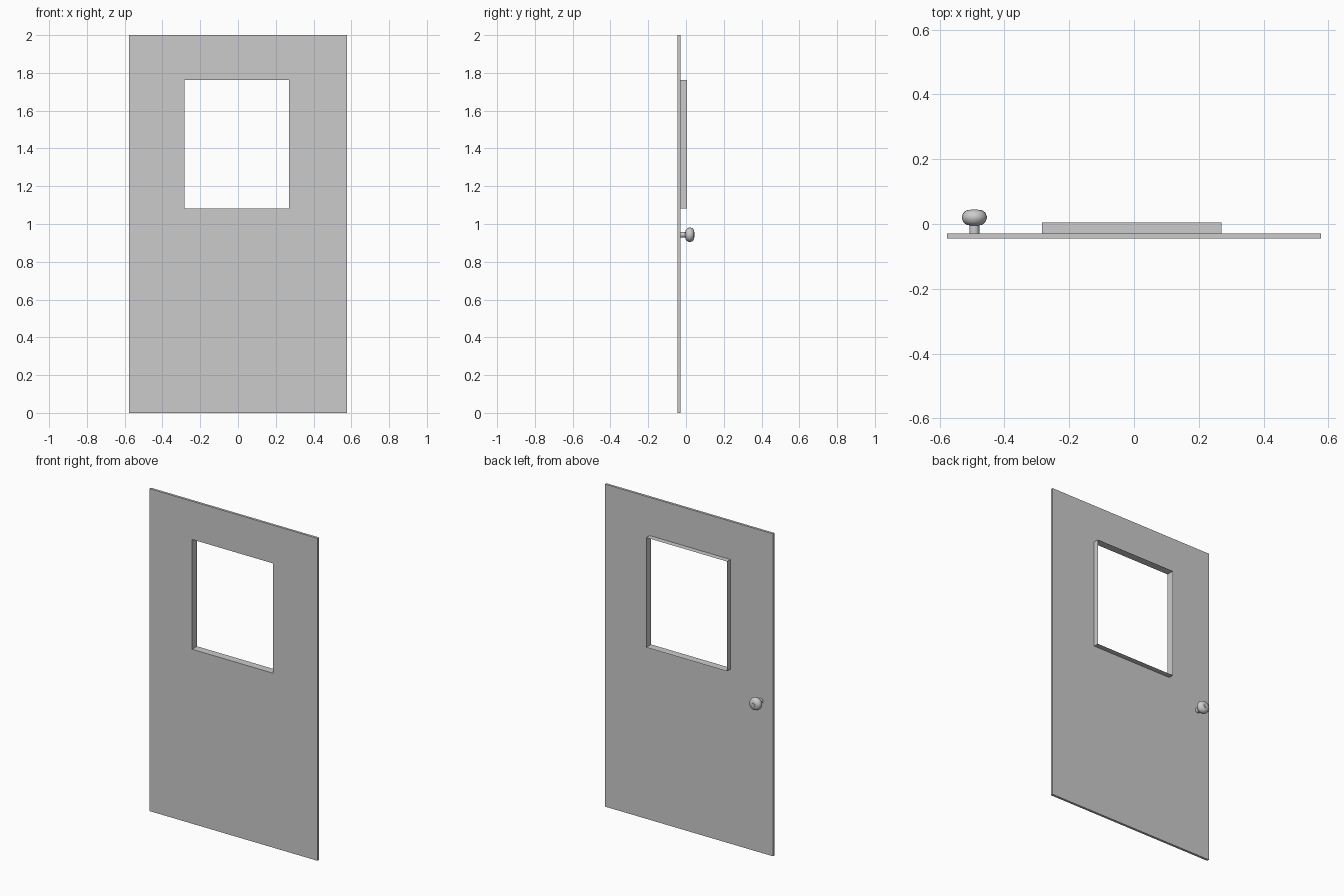
import bpy, bmesh, math

if "Cube" in bpy.data.objects:
    bpy.data.objects.remove(bpy.data.objects["Cube"])

FRONT, BACK, LIP = -0.044, -0.029, 0.004   # door faces and window lip along y


def make_object(name, bm):
    bmesh.ops.recalc_face_normals(bm, faces=bm.faces)
    mesh = bpy.data.meshes.new(name)
    bm.to_mesh(mesh)
    bm.free()
    obj = bpy.data.objects.new(name, mesh)
    bpy.context.collection.objects.link(obj)
    return obj


def rect(bm, x0, x1, z0, z1, y):
    return [bm.verts.new((x, y, z)) for x, z in ((x0, z0), (x1, z0), (x1, z1), (x0, z1))]


def bridge(bm, a, b):
    n = len(a)
    for i in range(n):
        j = (i + 1) % n
        bm.faces.new((a[i], a[j], b[j], b[i]))


outer = (-0.577, 0.577, 0, 2)
window = (-0.284, 0.27, 1.082, 1.763)

# Door panel: slab with a rectangular window opening
bm = bmesh.new()
loops = [rect(bm, *outer, FRONT), rect(bm, *outer, BACK),
         rect(bm, *window, BACK), rect(bm, *window, FRONT)]
for i in range(4):
    bridge(bm, loops[i], loops[(i + 1) % 4])
make_object("door_panel", bm)

# Window lip: thin sheet continuing the opening's walls out of the back
bm = bmesh.new()
bridge(bm, rect(bm, *window, BACK), rect(bm, *window, LIP))
make_object("window_lip", bm)

# Door knob: stem and flattened ball turned about the y axis
profile = [(0.0155, BACK), (0.0155, -0.004), (0.025, -0.002), (0.034, 0.006),
           (0.0385, 0.017), (0.0385, 0.024), (0.034, 0.035), (0.025, 0.042),
           (0.012, 0.044), (0.011, 0.0455)]
SIDES = 16
bm = bmesh.new()
rings = []
for r, y in profile:
    angles = [2 * math.pi * i / SIDES for i in range(SIDES)]
    rings.append([bm.verts.new((-0.493 + r * math.cos(a), y, 0.943 + r * math.sin(a)))
                  for a in angles])
for a, b in zip(rings, rings[1:]):
    bridge(bm, a, b)
bm.faces.new(rings[-1])
knob = make_object("door_knob", bm)
bpy.context.view_layer.objects.active = knob
knob.select_set(True)
bpy.ops.object.shade_smooth_by_angle(angle=math.radians(40))
